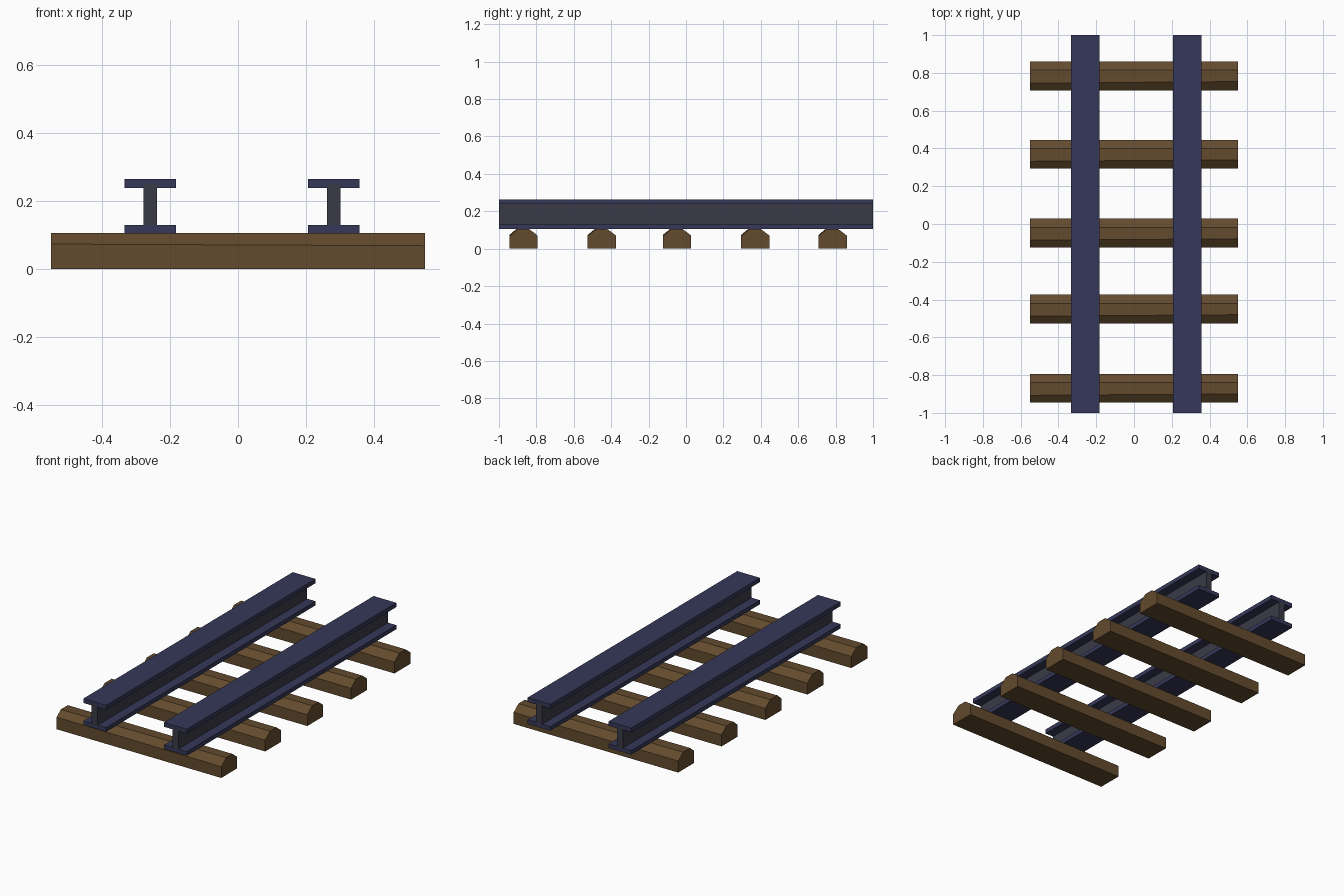
import bpy, bmesh

if "Cube" in bpy.data.objects:
    bpy.data.objects.remove(bpy.data.objects["Cube"])


def material(name, rgb):
    m = bpy.data.materials.new(name)
    m.diffuse_color = (*rgb, 1)
    m.use_nodes = True
    m.node_tree.nodes["Principled BSDF"].inputs["Base Color"].default_value = m.diffuse_color
    return m


wood = material("wood", (0.125, 0.07, 0.027))
steel = material("blue_steel", (0.037, 0.04, 0.1))
web_steel = material("dark_steel", (0.042, 0.042, 0.062))


def loft(name, start, end, mat):
    """Closed solid between two matching end outlines."""
    bm = bmesh.new()
    a = [bm.verts.new(p) for p in start]
    b = [bm.verts.new(p) for p in end]
    bm.faces.new(a)
    bm.faces.new(b[::-1])
    n = len(a)
    for i in range(n):
        j = (i + 1) % n
        bm.faces.new((a[i], b[i], b[j], a[j]))
    bmesh.ops.recalc_face_normals(bm, faces=bm.faces)
    me = bpy.data.meshes.new(name)
    bm.to_mesh(me)
    bm.free()
    me.materials.append(mat)
    ob = bpy.data.objects.new(name, me)
    bpy.context.collection.objects.link(ob)
    return ob


def bar(name, x, width, z0, z1, mat):
    """Box running the full track length."""
    h = width / 2
    outline = [(x - h, z0), (x + h, z0), (x + h, z1), (x - h, z1)]
    return loft(name, [(px, -1, pz) for px, pz in outline],
                [(px, 1, pz) for px, pz in outline], mat)


# Wooden sleepers: chamfered beams, front chamfer slightly uneven end to end
def sleeper_end(x, y, front_z, front_y):
    outline = [(-0.076, 0), (0.076, 0), (0.076, 0.07), (0.03, 0.105),
               (front_y, 0.105), (-0.076, front_z)]
    return [(x, y + dy, z) for dy, z in outline]


for i, y in enumerate((-0.869, -0.45, -0.048, 0.37, 0.784)):
    loft(f"sleeper_{i + 1}", sleeper_end(-0.55, y, 0.073, -0.038),
         sleeper_end(0.55, y, 0.068, -0.03), wood)

# I-section rails: foot, web and head
for side, x in (("left", -0.258), ("right", 0.282)):
    bar(f"{side}_rail_foot", x, 0.152, 0.104, 0.129, steel)
    bar(f"{side}_rail_web", x, 0.04, 0.115, 0.25, web_steel)
    bar(f"{side}_rail_head", x, 0.152, 0.238, 0.264, steel)
